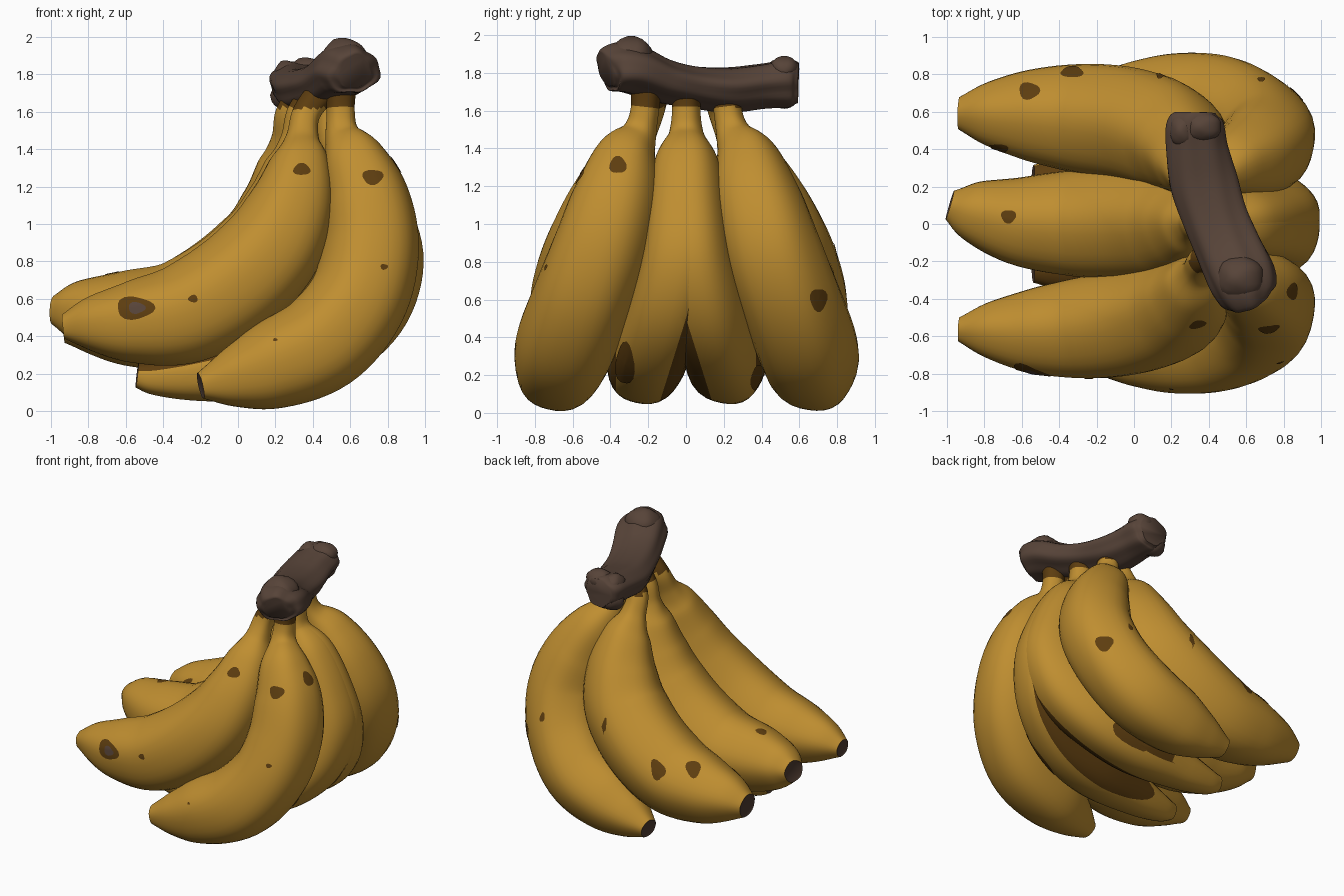
import bpy, bmesh, math
from mathutils import Vector
from mathutils.bvhtree import BVHTree

if "Cube" in bpy.data.objects:
    bpy.data.objects.remove(bpy.data.objects["Cube"], do_unlink=True)

def material(name, color):
    mat = bpy.data.materials.new(name)
    mat.use_nodes = True
    mat.diffuse_color = (*color, 1)
    mat.node_tree.nodes["Principled BSDF"].inputs["Base Color"].default_value = (*color, 1)
    return mat

peel = material("ripe_yellow", (.52, .27, .03))
bruise = material("bruise_brown", (.11, .047, .005))
bark = material("bark_brown", (.095, .057, .04))
tip_dark = material("tip_dark_brown", (.075, .043, .03))

def finish(name, bm, mats, angle=45):
    mesh = bpy.data.meshes.new(name)
    bm.to_mesh(mesh)
    bm.free()
    for mat in mats:
        mesh.materials.append(mat)
    obj = bpy.data.objects.new(name, mesh)
    bpy.context.collection.objects.link(obj)
    bpy.ops.object.select_all(action="DESELECT")
    obj.select_set(True)
    bpy.context.view_layer.objects.active = obj
    bpy.ops.object.shade_smooth_by_angle(angle=math.radians(angle))
    return obj

def bridge(bm, rings):
    """Join neighbouring rings of vertices with quads."""
    for r, s in zip(rings, rings[1:]):
        for k in range(len(r)):
            bm.faces.new((r[k - 1], r[k], s[k], s[k - 1]))

def resample(points, steps):
    """Smooth spline through (x, y, z, radius) points."""
    p = [Vector(q) for q in points]
    p = [2 * p[0] - p[1]] + p + [2 * p[-1] - p[-2]]
    result = []
    for a, b, c, d in zip(p, p[1:], p[2:], p[3:]):
        for i in range(steps):
            t = i / steps
            result.append((2 * b + (c - a) * t + (2 * a - 5 * b + 4 * c - d) * t**2
                           + (3 * b - a - 3 * c + d) * t**3) / 2)
    return result + [p[-2]]

def tube(points, ref, sides, steps, shape):
    """Sweep a ring along a spline; shape(angle, t) gives the two radius factors."""
    bm = bmesh.new()
    path = resample(points, steps)
    rings = []
    last = len(path) - 1
    for i, q in enumerate(path):
        t = (path[min(i + 1, last)] - path[max(i - 1, 0)]).to_3d().normalized()
        u = (ref - t * ref.dot(t)).normalized()
        v = t.cross(u)
        ring = []
        for k in range(sides):
            a = math.tau * k / sides
            fu, fv = shape(a, i / last)
            offset = u * math.cos(a) * fu + v * math.sin(a) * fv
            ring.append(bm.verts.new(q.to_3d() + offset * q.w))
        rings.append(ring)
    bridge(bm, rings)
    bm.faces.new(rings[0])
    end = bm.faces.new(rings[-1])
    bmesh.ops.recalc_face_normals(bm, faces=bm.faces)
    return bm, end

def peel_shape(a, t):
    f = 1 + .02 * math.cos(5 * a + .6)
    return f, f

def banana(name, points, side=1, lean=0, grow=0, fork=False):
    path = []
    for x, y, z, r in points:
        k = min(max((z - .9) / .7, 0), 1)
        path.append((x - lean * k, side * y, z, r + grow * (1 - k)))
    bm, end = tube(path, Vector((0, 1, 0)), 32, 7, peel_shape)
    end.material_index = 2
    # Slightly sunken flower end
    bmesh.ops.inset_individual(bm, faces=[end], thickness=.012, depth=-.006)
    apex, slope = Vector((0, 0, .5)), Vector((0, -side * .35, .11))
    if fork:
        for co, no in ((apex, slope), (Vector((0, -side * .37, 0)), Vector((0, 1, 0)))):
            bmesh.ops.bisect_plane(bm, geom=bm.verts[:] + bm.edges[:] + bm.faces[:],
                                   plane_co=co, plane_no=no)
    for f in bm.faces:
        c = f.calc_center_median()
        inside = (c - apex).dot(slope) < 0
        rubbed = abs(c.y) > .37 and c.x > -.05 and c.z < .4
        under = f.normal.z > .4 and c.x < .05
        if c.z > 1.62 or (fork and f.material_index == 0 and (inside or rubbed or under)):
            f.material_index = 1
    return finish(name, bm, (peel, bruise, tip_dark))

# Outer bananas, hanging lowest at each side
outer = [(.55, -.21, 1.74, .085), (.55, -.22, 1.6, .075), (.56, -.25, 1.48, .095),
         (.62, -.32, 1.34, .175), (.69, -.375, 1.12, .235), (.71, -.45, .86, .26),
         (.64, -.55, .59, .265), (.45, -.635, .365, .265), (.18, -.675, .24, .235),
         (-.03, -.71, .175, .16), (-.2, -.74, .135, .07)]
# Inner bananas, reaching out above the others
inner = [(.48, -.16, 1.74, .08), (.37, -.19, 1.6, .075), (.345, -.25, 1.46, .09),
         (.335, -.32, 1.32, .165), (.29, -.4, 1.1, .23), (.18, -.47, .87, .27),
         (-.02, -.53, .67, .28), (-.28, -.56, .52, .27), (-.55, -.575, .475, .225),
         (-.78, -.57, .465, .15), (-.935, -.565, .45, .065)]
# Twin bananas that fork apart toward the bottom
twin = [(.49, 0, 1.74, .085), (.49, 0, 1.6, .075), (.51, 0, 1.47, .095),
        (.61, -.01, 1.31, .165), (.73, -.015, 1.06, .19), (.785, -.03, .8, .21),
        (.7, -.1, .54, .21), (.47, -.18, .35, .21), (.15, -.215, .26, .21),
        (-.2, -.235, .2, .15), (-.43, -.245, .18, .1), (-.54, -.25, .19, .065)]
inner_left = [(x, y - .06 * max(0, -.5 - x), z, r) for x, y, z, r in inner]
middle = [(x + .1 * min(0, x), max(0, -.5 - x) * .23, z + .14 * max(0, -.3 - x), r)
          for x, y, z, r in inner]
middle = [(max(x, -.985), y, z, r) for x, y, z, r in middle]

bananas = [
    banana("outer_banana_right", outer),
    banana("outer_banana_left", outer, side=-1, lean=.13),
    banana("inner_banana_right", inner),
    banana("inner_banana_left", inner_left, side=-1, lean=.09, grow=.022),
    banana("inner_banana_middle", middle, lean=.03, grow=.015),
    banana("twin_banana_right", twin, fork=True),
    banana("twin_banana_left", twin, side=-1, fork=True)]

# Woody crown, flattened in the middle, with lengthwise furrows
def bark_shape(a, t):
    f = 1 + .05 * math.cos(3 * a + 4 * t) + .035 * math.cos(7 * a - 5 * t)
    return f * (.65 + .32 * (2 * t - 1) ** 2), f

crown = [(.625, -.425, 1.81, .09), (.61, -.39, 1.82, .15), (.575, -.29, 1.82, .18),
         (.5, -.13, 1.76, .175), (.43, .03, 1.73, .17), (.37, .22, 1.715, .175),
         (.335, .4, 1.735, .16), (.325, .54, 1.75, .15), (.325, .595, 1.75, .11)]
finish("crown", tube(crown, Vector((0, 0, 1)), 40, 6, bark_shape)[0], [bark], 60)

# Knobs at both ends of the crown
for name, center, size in (("top", (.57, -.29, 1.88), (.13, .12, .115)),
                           ("end_top", (.37, .52, 1.82), (.1, .08, .07)),
                           ("end_low", (.27, .52, 1.69), (.095, .075, .08)),
                           ("end_side", (.26, .5, 1.8), (.07, .09, .075))):
    bm = bmesh.new()
    bmesh.ops.create_icosphere(bm, subdivisions=3, radius=1)
    for v in bm.verts:
        lump = 1 + .05 * math.sin(4 * v.co.x + 3 * v.co.z) * math.cos(5 * v.co.y)
        v.co = [c + s * p * lump for c, s, p in zip(center, size, v.co)]
    finish("crown_knob_" + name, bm, [bark], 60)

# Bruise plates laid onto the peel
trees = [BVHTree.FromPolygons([v.co for v in obj.data.vertices],
                              [p.vertices for p in obj.data.polygons]) for obj in bananas]
views = {"front": (lambda p, q: Vector((p, -3, q)), Vector((0, 1, 0))),
         "side": (lambda p, q: Vector((3, p, q)), Vector((-1, 0, 0))),
         "top": (lambda p, q: Vector((p, q, 3)), Vector((0, 0, -1)))}

def cast(start, direction):
    hits = [t.ray_cast(start, direction) for t in trees]
    return min((h for h in hits if h[0]), key=lambda h: h[3], default=None)

def spot(name, view, a, b, ra, rb, mat, lift=.004):
    place, direction = views[view]
    base = cast(place(a, b), direction)
    if base is None:
        return
    bm = bmesh.new()
    rings = []
    for scale in (.05, .4, .7, 1):
        ring = []
        for k in range(18):
            t = math.tau * k / 18
            r = scale * (1 + .1 * math.sin(3 * t + a * 9))
            hit = cast(place(a + ra * r * math.cos(t), b + rb * r * math.sin(t)), direction)
            if hit is None or abs(hit[3] - base[3]) > .2:
                hit = base
            ring.append(bm.verts.new(hit[0] + hit[1] * lift))
        rings.append(ring)
    bridge(bm, rings)
    bm.faces.new(reversed(rings[0]))
    bmesh.ops.recalc_face_normals(bm, faces=bm.faces)
    bm.normal_update()
    if sum(f.normal.dot(direction) for f in bm.faces) > 0:
        bmesh.ops.reverse_faces(bm, faces=bm.faces)
    finish(name, bm, [mat])

spots = {
    "front": [(.34, 1.29, .045, .032), (.72, 1.25, .055, .04), (-.55, .55, .1, .06),
              (-.24, .6, .025, .02), (.78, .77, .02, .015), (.2, .38, .012, .008)],
    "side": [(-.36, 1.31, .045, .045), (.7, .6, .045, .06), (-.32, .26, .05, .11),
             (.38, .18, .04, .07)],
    "top": [(-.56, .71, .055, .045), (-.33, .81, .06, .03), (-.74, .4, .07, .03),
            (-.67, .04, .04, .035), (.14, .8, .022, .025), (.68, .77, .02, .012)]}
for view, items in spots.items():
    for i, item in enumerate(items):
        spot(f"bruise_{view}_{i + 1}", view, *item, bruise)
spot("bruise_core", "front", -.54, .55, .045, .03, bark, .007)
